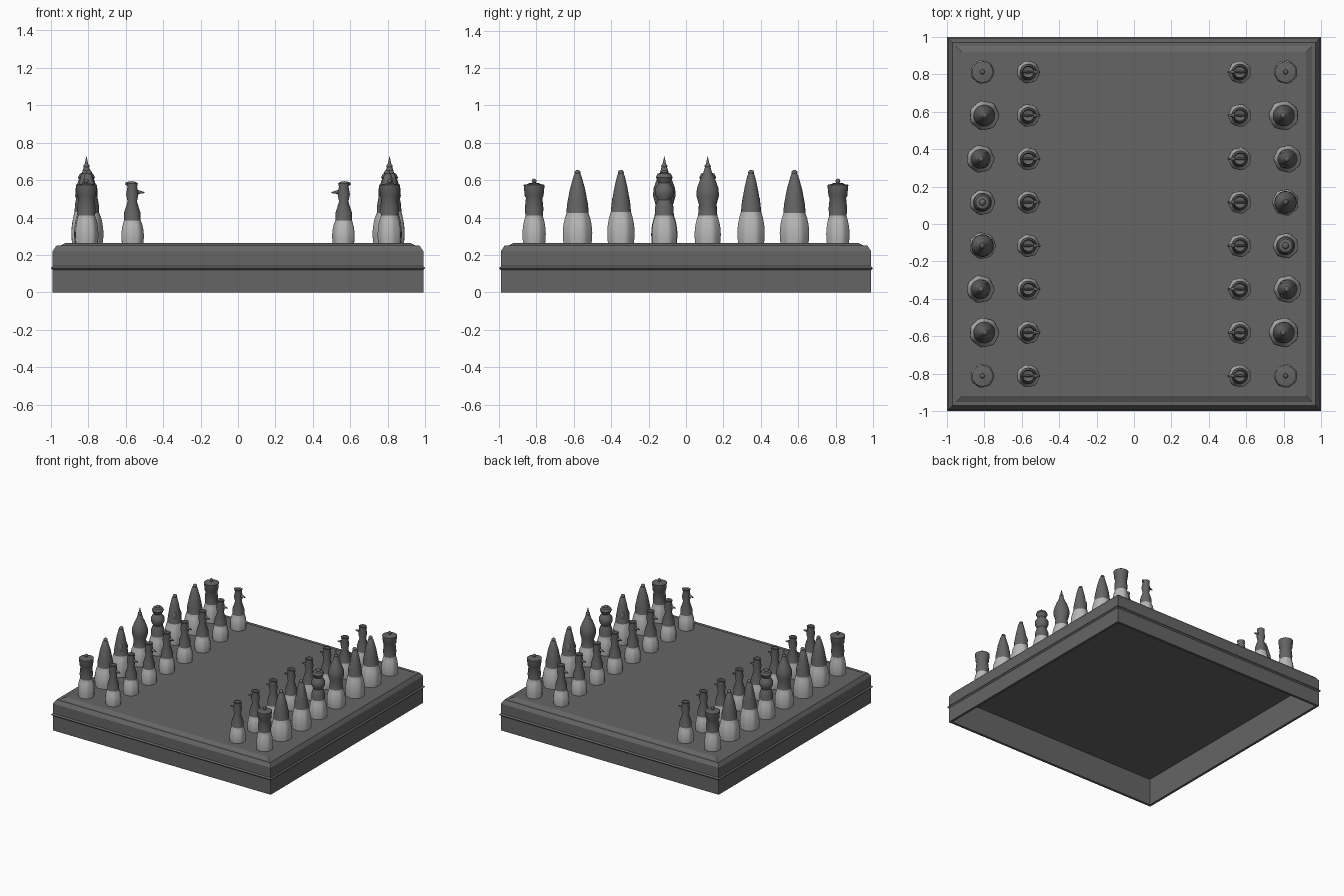
import bpy
import bmesh
from math import sin, cos, pi, radians, sqrt
from mathutils import Matrix, Vector

default_cube = bpy.data.objects.get("Cube")
if default_cube:
    bpy.data.objects.remove(default_cube)

CM = 0.01
BOARD_TOP = 26.5
SQUARE = 23.2


def make_material(name, value):
    material = bpy.data.materials.new(name)
    material.use_nodes = True
    color = (value, value, value, 1)
    material.diffuse_color = color
    shader = material.node_tree.nodes["Principled BSDF"]
    shader.inputs["Base Color"].default_value = color
    return material


dark = make_material("dark grey", 0.13)
pale = make_material("pale grey", 0.48)


def lathe(bm, profile, sides, turn=0, ripple=0, ripple_top=0):
    """Spin (radius, height) points about z, with folds below ripple_top."""
    rings = []
    for radius, height in profile:
        if radius == 0:
            rings.append([bm.verts.new((0, 0, height))] * sides)
            continue
        depth = ripple if height < ripple_top else 0
        ring = []
        for i in range(sides):
            angle = turn + 2 * pi * i / sides
            r = radius * (1 + depth * cos(7 * angle))
            ring.append(bm.verts.new((r * cos(angle), r * sin(angle), height)))
        rings.append(ring)
    for low, high in zip(rings, rings[1:]):
        for i in range(sides):
            j = (i + 1) % sides
            # Shared pole vertices collapse the quad to a triangle
            bm.faces.new(dict.fromkeys((low[i], low[j], high[j], high[i])))


def ball(bm, center, size):
    matrix = Matrix.Translation(center) @ Matrix.Diagonal((*size, 1))
    bmesh.ops.create_uvsphere(bm, u_segments=12, v_segments=8, radius=1, matrix=matrix)


def finish(bm, name, pale_top):
    """Make the mesh, with pale faces below pale_top."""
    bmesh.ops.recalc_face_normals(bm, faces=bm.faces)
    for face in bm.faces:
        face.material_index = int(face.calc_center_median().z < pale_top)
    bmesh.ops.scale(bm, vec=Vector((CM, CM, CM)), verts=bm.verts)
    mesh = bpy.data.meshes.new(name)
    mesh.materials.append(dark)
    mesh.materials.append(pale)
    bm.to_mesh(mesh)
    bm.free()
    return mesh


def place(name, mesh, location=(0, 0, 0), turn=0):
    obj = bpy.data.objects.new(name, mesh)
    obj.location = Vector(location) * CM
    obj.rotation_euler.z = turn
    bpy.context.collection.objects.link(obj)


# Board: moulded square box, hollow from below
board_profile = [
    (0, 22), (97, 22), (97, 0), (99, 0), (99, 12), (100, 13), (99, 14),
    (99, 22), (97, 25), (95, 25), (92, BOARD_TOP), (0, BOARD_TOP)]
bm = bmesh.new()
lathe(bm, [(r * sqrt(2), z) for r, z in board_profile], 4, pi / 4)
place("board", finish(bm, "board", 0))


def robe(width, height, steps=6):
    """Rounded bell that swells above the hem and narrows to the waist."""
    points = [(0, 0)]
    for i in range(steps + 1):
        t = i / steps
        points.append((width * (0.92 + 0.3 * t - 0.5 * t * t), height * t))
    return points


def add_beak_and_crest(bm):
    beak = Matrix.Translation((4.5, 0, 27)) @ Matrix.Rotation(radians(95), 4, "Y")
    bmesh.ops.create_cone(bm, cap_ends=True, segments=10, radius1=1.3,
                          radius2=0.3, depth=4, matrix=beak)
    ball(bm, (-0.5, 0, 31.5), (3.4, 0.7, 1.4))


def add_hood_and_shoulders(bm):
    ball(bm, (0.3, 0, 37.5), (1.6, 1.6, 1.5))
    for side in (-1, 1):
        ball(bm, (1.5, side * 3, 22), (2.4, 1.8, 4))


def add_knob(bm):
    ball(bm, (0, 0, 33), (1.3, 1.3, 1.3))


def add_crown_ball(bm):
    ball(bm, (0, 0, 37.5), (1.8, 1.8, 1.5))


def add_spire_bead(bm):
    ball(bm, (0, 0, 41), (1.7, 1.7, 1.2))


# Pieces: robe width, robe height, column, upper body, added detail
pieces = {
    "rook": (6.4, 14.5, 81, [(5, 18), (4.4, 24), (5, 25), (5.6, 31), (0, 32)], add_knob),
    "knight": (8.1, 16, 80, [(5.7, 20), (4, 29), (2, 36), (0, 39)],
               add_hood_and_shoulders),
    "bishop": (7.5, 16.5, 82, [(5, 21), (3.4, 30), (2, 36), (0, 39)],
               add_hood_and_shoulders),
    "king": (6.9, 14.5, 81, [(5, 19), (3.6, 23), (5, 26), (5, 29), (3, 32), (4.5, 35),
                             (3.5, 37), (0, 38)], add_crown_ball),
    "queen": (7.2, 14.5, 81, [(4.6, 20), (6, 25), (5.8, 29), (4, 34), (2.5, 37),
                              (1, 42), (0, 46.5)], add_spire_bead),
    "pawn": (6.2, 12, 56.5, [(4.4, 16), (2.5, 22), (3.3, 26), (2.6, 30), (3, 32), (0, 31)],
             add_beak_and_crest),
}

meshes = {}
for name, (width, waist, column, upper, add_detail) in pieces.items():
    bm = bmesh.new()
    lathe(bm, robe(width, waist) + upper, 28, ripple=0.035, ripple_top=waist)
    add_detail(bm)
    mesh = finish(bm, name, waist)
    mesh.shade_smooth()
    mesh.set_sharp_from_angle(angle=radians(40))
    meshes[name] = mesh

# Two armies, the second turned half way round
back_row = ["rook", "knight", "bishop", "king", "queen", "bishop", "knight", "rook"]
for army, side, turn in (("right", -1, 0), ("left", 1, pi)):
    for i, officer in enumerate(back_row):
        y = side * (i - 3.5) * SQUARE
        for name in (officer, "pawn"):
            column = pieces[name][2]
            place(f"{army}_{name}_{i + 1}", meshes[name], (side * column, y, BOARD_TOP), turn)
